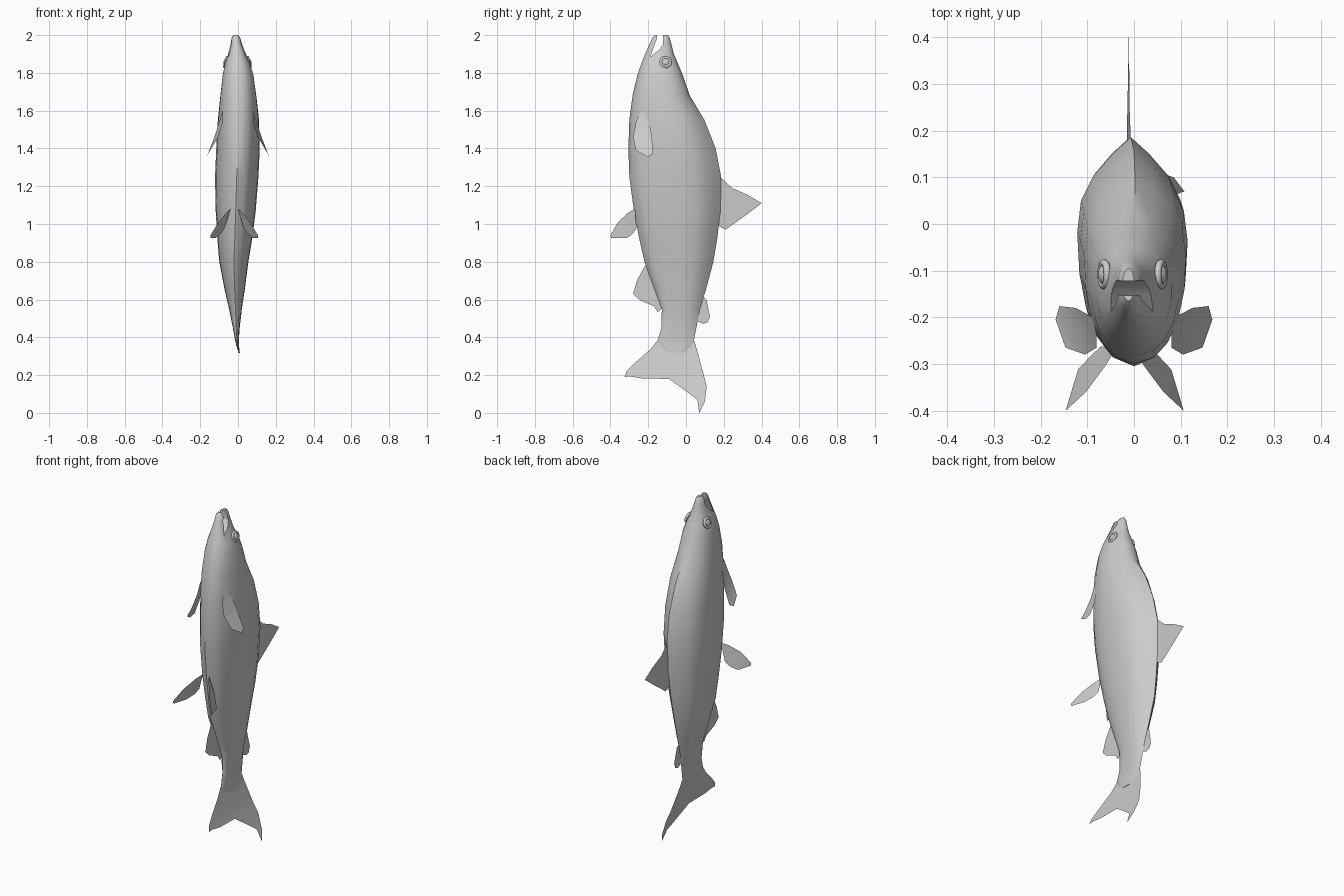
import bpy, bmesh, math

if "Cube" in bpy.data.objects:
    bpy.data.objects.remove(bpy.data.objects["Cube"])

# sideways bend of the fish: (z, x)
BEND = [(0, .108), (.1, .07), (.2, .036), (.3, .011), (.36, -.003), (.4, -.007), (.5, -.011),
        (.6, -.016), (.8, -.022), (1, -.014), (1.2, -.009), (1.4, 0), (1.6, .003),
        (1.8, 0), (1.9, -.005), (2, -.012)]


def bend(z):
    for (z0, x0), (z1, x1) in zip(BEND, BEND[1:]):
        if z <= z1:
            return x0 + (x1 - x0) * (z - z0) / (z1 - z0)
    return BEND[-1][1]


def make(name, bm):
    bmesh.ops.recalc_face_normals(bm, faces=bm.faces)
    me = bpy.data.meshes.new(name)
    bm.to_mesh(me)
    bm.free()
    ob = bpy.data.objects.new(name, me)
    bpy.context.collection.objects.link(ob)
    bpy.ops.object.select_all(action='DESELECT')
    ob.select_set(True)
    bpy.context.view_layer.objects.active = ob
    return ob


def smooth(angle):
    bpy.ops.object.shade_smooth_by_angle(angle=math.radians(angle))


# body: (z, belly y, back y, half width)
RINGS = [(2.0, -.165, -.095, .012), (1.985, -.178, -.086, .024), (1.955, -.192, -.078, .03),
         (1.9, -.216, -.064, .047), (1.85, -.236, -.043, .066), (1.79, -.257, -.018, .081),
         (1.68, -.283, .02, .095), (1.55, -.3, .098, .109), (1.4, -.305, .157, .115),
         (1.25, -.3, .186, .115), (1.07, -.276, .183, .106), (.92, -.247, .165, .092),
         (.8, -.22, .145, .077), (.65, -.165, .105, .053), (.55, -.128, .073, .034),
         (.45, -.13, .055, .018), (.385, -.15, .042, .01), (.345, -.125, .025, .006),
         (.318, -.08, -.02, .003)]
# half cross-section: (height share, width share)
TRUNK = [(0, 0), (.04, .38), (.12, .63), (.24, .83), (.4, .96), (.58, 1), (.72, .93),
         (.83, .7), (.93, .33), (1, 0)]
HEAD = [(0, 0), (.03, .4), (.1, .67), (.22, .88), (.4, 1), (.58, 1), (.74, .93),
        (.87, .72), (.96, .4), (1, 0)]
bm = bmesh.new()
loops = []
for z, y0, y1, w in RINGS:
    t = min(1, max(0, (z - 1.45) / .35))
    half = [(a[0] + (b[0] - a[0]) * t, a[1] + (b[1] - a[1]) * t) for a, b in zip(TRUNK, HEAD)]
    pts = half + [(v, -s) for v, s in half[-2:0:-1]]
    loops.append([bm.verts.new((bend(z) + s * w, y0 + (y1 - y0) * v, z)) for v, s in pts])
for a, b in zip(loops, loops[1:]):
    for i in range(len(a)):
        j = (i + 1) % len(a)
        bm.faces.new((a[i], a[j], b[j], b[i]))
bm.faces.new(loops[0])
bm.faces.new(loops[-1])
body = make("body", bm)

# open mouth, cut with a wedge
WEDGE = [(-.188, 1.885), (-.14, 1.925), (-.123, 1.95), (-.12, 1.98), (-.128, 2.05),
         (-.15, 2.05), (-.154, 1.98), (-.168, 1.945)]
bm = bmesh.new()
sides = [[bm.verts.new((x, y, z)) for y, z in WEDGE] for x in (-.2, .2)]
for s in sides:
    bm.faces.new(s)
for i in range(len(WEDGE)):
    j = (i + 1) % len(WEDGE)
    bm.faces.new((sides[0][i], sides[0][j], sides[1][j], sides[1][i]))
cutter = make("mouth_cutter", bm)
cutter.hide_render = True
mod = body.modifiers.new("mouth", 'BOOLEAN')
mod.operation = 'DIFFERENCE'
mod.solver = 'EXACT'
mod.object = cutter
bpy.ops.object.select_all(action='DESELECT')
body.select_set(True)
bpy.context.view_layer.objects.active = body
bpy.ops.object.modifier_apply(modifier="mouth")
smooth(45)
bpy.data.objects.remove(cutter)


# fins along the middle: (y, z) outlines, sliced and bent with the body
def middle_fin(name, outline):
    bm = bmesh.new()
    bm.faces.new([bm.verts.new((0, y, z)) for y, z in outline])
    for k in range(1, 32):
        bmesh.ops.bisect_plane(bm, geom=bm.verts[:] + bm.edges[:] + bm.faces[:],
                               plane_co=(0, 0, k * .05), plane_no=(0, 0, 1))
    for v in bm.verts:
        v.co.x = bend(v.co.z)
    make(name, bm)
    smooth(40)


middle_fin("tail_fin", [(-.15, .385), (-.19, .335), (-.27, .265), (-.315, .22), (-.325, .19),
                        (-.295, .193), (-.23, .182), (-.09, .18), (0, .115), (.06, .07),
                        (.07, 0), (.1, .06), (.11, .14), (.07, .29), (.045, .38), (-.05, .42)])
middle_fin("dorsal_fin", [(.18, 1.25), (.245, 1.19), (.325, 1.155), (.4, 1.11), (.335, 1.06),
                          (.21, .97), (.19, .98), (.15, 1.0)])
middle_fin("adipose_fin", [(.085, .62), (.108, .6), (.127, .51), (.115, .48), (.09, .472),
                           (.062, .485), (.04, .5)])
middle_fin("anal_fin", [(-.2, .79), (-.22, .775), (-.26, .7), (-.28, .63), (-.245, .597),
                        (-.17, .565), (-.15, .533), (-.13, .55), (-.115, .58)])


# paired fins, mirrored about the local body centre
def paired_fin(name, pts, cx):
    for side, label in ((1, "right"), (-1, "left")):
        bm = bmesh.new()
        vs = [bm.verts.new((cx + side * (x - cx), y, z)) for x, y, z in pts]
        n = len(vs)
        for i in range(n // 2 - 1):
            bm.faces.new((vs[i], vs[i + 1], vs[n - 2 - i], vs[n - 1 - i]))
        make(name + "_" + label, bm)
        smooth(40)


paired_fin("pectoral_fin", [(.08, -.238, 1.6), (.08, -.265, 1.54), (.105, -.28, 1.46),
                            (.147, -.265, 1.39), (.168, -.205, 1.355), (.16, -.176, 1.37),
                            (.125, -.18, 1.46), (.088, -.2, 1.57)], 0)
paired_fin("pelvic_fin", [(.0, -.27, 1.08), (.022, -.305, 1.06), (.063, -.36, 1.01),
                          (.106, -.4, .94), (.105, -.395, .925), (.08, -.312, .925),
                          (.05, -.28, .95), (.03, -.262, .98)], -.02)

# eyes: lid ring and flattened ball
for side, label in ((1, "right"), (-1, "left")):
    at = (-.003 + side * .061, -.108, 1.857)
    rot = (0, side * math.radians(74), 0)
    bpy.ops.mesh.primitive_torus_add(major_radius=.025, minor_radius=.008, major_segments=16,
                                     minor_segments=8, location=at, rotation=rot)
    bpy.context.object.name = "eye_lid_" + label
    smooth(60)
    bpy.ops.mesh.primitive_uv_sphere_add(radius=.021, segments=16, ring_count=10,
                                         location=at, rotation=rot)
    bpy.context.object.name = "eye_" + label
    bpy.context.object.scale = (1, 1, .6)
    smooth(60)
